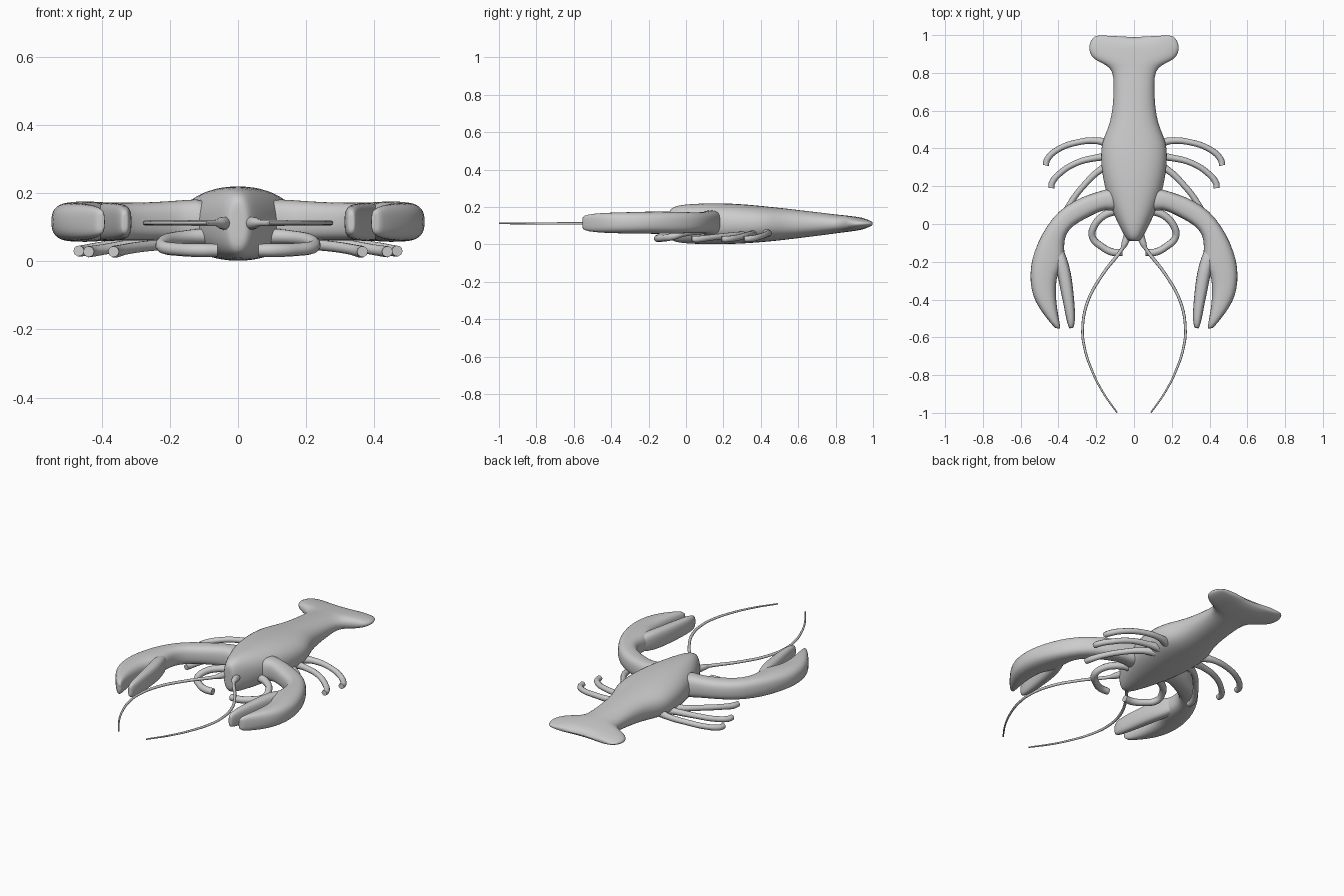
import bpy, bmesh, math
from mathutils import Vector


def finish(obj, mirror, subdiv):
    for p in obj.data.polygons:
        p.use_smooth = True
    if mirror:
        m = obj.modifiers.new("Mirror", 'MIRROR')
        m.use_mirror_merge = False
    if subdiv:
        s = obj.modifiers.new("Smooth", 'SUBSURF')
        s.levels = s.render_levels = 1


def loft(name, stations, power=2.4, mirror=False, sides=20):
    """Skin of rounded rings; station = (ax, ay, bx, by, z low, z high)."""
    bm = bmesh.new()
    rings = []

    def ring(st, k=1.0):
        a, b = Vector(st[0:2]), Vector(st[2:4])
        mid, half = (a + b) / 2, (b - a) / 2 * k
        zc, zh = (st[4] + st[5]) / 2, (st[5] - st[4]) / 2 * k
        vs = []
        for i in range(sides):
            t = 2 * math.pi * i / sides
            c, s = math.cos(t), math.sin(t)
            c = math.copysign(abs(c) ** (2 / power), c)
            s = math.copysign(abs(s) ** (2 / power), s)
            p = mid + half * c
            vs.append(bm.verts.new((p.x, p.y, zc + zh * s)))
        rings.append(vs)

    ring(stations[0], 0.55)
    for st in stations:
        ring(st)
    ring(stations[-1], 0.55)
    for r, q in zip(rings, rings[1:]):
        for i in range(sides):
            j = (i + 1) % sides
            bm.faces.new((r[i], r[j], q[j], q[i]))
    bm.faces.new(rings[0][::-1])
    bm.faces.new(rings[-1])
    bmesh.ops.recalc_face_normals(bm, faces=bm.faces)
    me = bpy.data.meshes.new(name)
    bm.to_mesh(me)
    bm.free()
    obj = bpy.data.objects.new(name, me)
    bpy.context.collection.objects.link(obj)
    finish(obj, mirror, True)
    return obj


def tube(name, points):
    """Mirrored tapering tube; point = (x, y, z, radius)."""
    cu = bpy.data.curves.new(name, 'CURVE')
    cu.dimensions = '3D'
    cu.bevel_depth = 1.0
    cu.bevel_resolution = 3
    cu.resolution_u = 5
    cu.use_fill_caps = True
    sp = cu.splines.new('BEZIER')
    sp.bezier_points.add(len(points) - 1)
    for bp, (x, y, z, r) in zip(sp.bezier_points, points):
        bp.co = (x, y, z)
        bp.radius = r
        bp.handle_left_type = bp.handle_right_type = 'AUTO'
    obj = bpy.data.objects.new(name, cu)
    bpy.context.collection.objects.link(obj)
    bpy.ops.object.select_all(action='DESELECT')
    obj.select_set(True)
    bpy.context.view_layer.objects.active = obj
    bpy.ops.object.convert(target='MESH')
    finish(bpy.context.object, True, False)


# Body with tail fan: (y, half width, z low, z high)
profile = [(-.09, .032, .03, .185), (-.06, .052, .012, .205), (0, .085, .004, .216),
           (.1, .128, 0, .22), (.2, .158, 0, .221), (.3, .175, .003, .216),
           (.4, .178, .011, .207), (.46, .16, .016, .2), (.53, .128, .024, .193),
           (.62, .112, .035, .182), (.74, .107, .05, .168), (.81, .112, .06, .159),
           (.845, .15, .064, .156), (.87, .215, .067, .153), (.91, .24, .073, .148),
           (.95, .24, .08, .142), (.985, .222, .09, .132), (1.0, .205, .1, .122)]
body = loft("body", [(-w, y, w, y, a, b) for y, w, a, b in profile], 2.3, sides=24)
# Notch in the middle of the tail fan
for v in body.data.vertices:
    if v.co.y > .96:
        v.co.y -= .018 * max(0, 1 - (v.co.x / .13) ** 2)

# Arm, palm and fixed finger of the claw
loft("claw_arm", [
    (.09, .2, .09, .06, .04, .185), (.16, .18, .15, .08, .055, .18),
    (.235, .158, .205, .055, .06, .175), (.315, .125, .265, .025, .06, .172),
    (.4, .07, .325, -.01, .06, .172), (.462, -.01, .363, -.055, .058, .174),
    (.512, -.1, .373, -.12, .056, .176), (.545, -.2, .36, -.2, .056, .176),
    (.55, -.27, .405, -.26, .057, .174), (.546, -.34, .415, -.33, .058, .172),
    (.525, -.41, .412, -.41, .06, .17), (.475, -.485, .4, -.49, .064, .166),
    (.42, -.55, .387, -.555, .075, .155)], 2.7, True)

# Movable finger
loft("claw_finger", [
    (.45, -.1, .39, -.1, .08, .15), (.425, -.19, .353, -.18, .06, .172),
    (.406, -.26, .333, -.26, .058, .172), (.392, -.34, .322, -.34, .06, .17),
    (.372, -.43, .313, -.44, .063, .167), (.358, -.51, .31, -.51, .068, .162),
    (.344, -.553, .32, -.55, .078, .15)], 2.7, True)

# Walking legs
tube("rear_leg", [(.12, .42, .06, .025), (.19, .44, .06, .018), (.3, .432, .055, .016),
                  (.41, .39, .04, .016), (.46, .34, .03, .017), (.467, .31, .03, .016)])
tube("middle_leg", [(.12, .36, .055, .025), (.19, .352, .055, .018), (.3, .325, .05, .016),
                    (.39, .27, .035, .016), (.435, .215, .028, .017), (.438, .19, .028, .016)])
tube("third_leg", [(.11, .32, .05, .025), (.18, .285, .05, .018), (.26, .21, .045, .016),
                   (.33, .12, .035, .016), (.36, .06, .028, .018), (.365, .03, .028, .016)])
# Curled front legs
tube("front_leg", [(.06, .08, .075, .025), (.16, .045, .07, .02), (.215, -.02, .058, .019),
                   (.22, -.07, .042, .019), (.17, -.12, .034, .019), (.11, -.15, .032, .02),
                   (.06, -.15, .032, .019)])

# Antennae
tube("antenna", [(.03, -.05, .11, .022), (.05, -.105, .112, .017), (.062, -.13, .112, .01),
                 (.165, -.265, .112, .008), (.245, -.41, .112, .008), (.272, -.55, .112, .007),
                 (.263, -.65, .112, .007), (.225, -.77, .112, .006), (.165, -.89, .112, .005),
                 (.09, -.998, .112, .004)])
